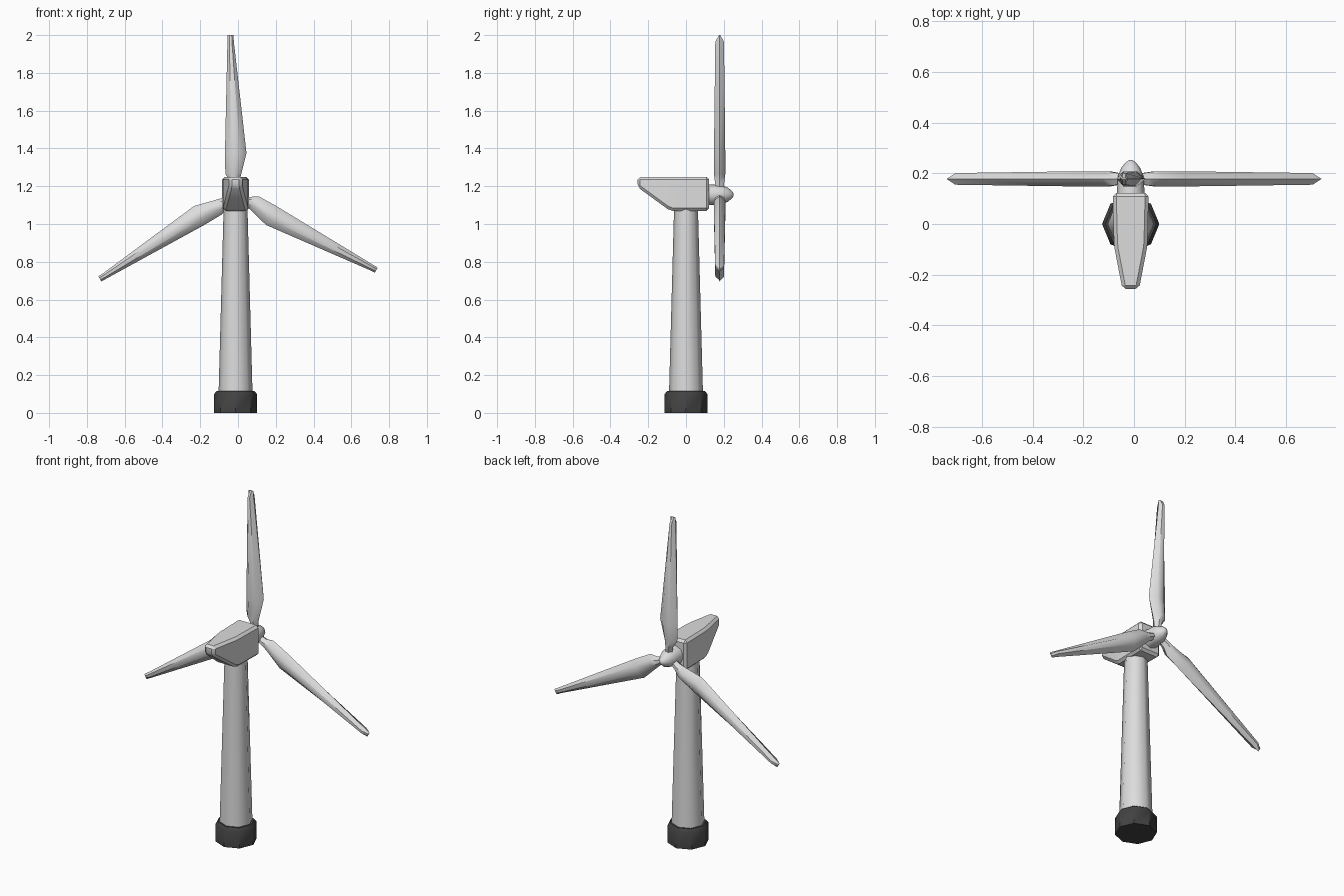
import bpy, bmesh, math
from mathutils import Matrix, Vector

if "Cube" in bpy.data.objects:
    bpy.data.objects.remove(bpy.data.objects["Cube"])

CX, HUB_Y, HUB_Z = -0.013, 0.178, 1.155


def material(name, value):
    m = bpy.data.materials.new(name)
    m.diffuse_color = (value, value, value, 1)
    m.use_nodes = True
    m.node_tree.nodes["Principled BSDF"].inputs["Base Color"].default_value = m.diffuse_color
    return m


white = material("off white", 0.72)
dark = material("dark grey", 0.055)


def loft(name, rings, mat, angle=50, bevel=0):
    """Skin a list of equal-length closed rings and cap both ends."""
    bm = bmesh.new()
    vs = [[bm.verts.new(p) for p in r] for r in rings]
    n = len(vs[0])
    for a, b in zip(vs, vs[1:]):
        for i in range(n):
            j = (i + 1) % n
            bm.faces.new((a[i], a[j], b[j], b[i]))
    bm.faces.new(vs[0][::-1])
    bm.faces.new(vs[-1])
    if bevel:
        bmesh.ops.bevel(bm, geom=bm.edges[:], offset=bevel, segments=1,
                        affect='EDGES', profile=0.5)
    bmesh.ops.recalc_face_normals(bm, faces=bm.faces[:])
    me = bpy.data.meshes.new(name)
    bm.to_mesh(me)
    bm.free()
    me.materials.append(mat)
    me.shade_smooth()
    me.set_sharp_from_angle(angle=math.radians(angle))
    ob = bpy.data.objects.new(name, me)
    bpy.context.collection.objects.link(ob)
    return ob


def circle(r, n=8):
    return [(r * math.cos(2 * math.pi * i / n), r * math.sin(2 * math.pi * i / n))
            for i in range(n)]


# Base and tapered tower
loft("base", [[(CX + x, y, z) for x, y in circle(r)]
              for r, z in ((0.113, 0), (0.113, 0.1), (0.1, 0.116))], dark, 40)
loft("tower", [[(CX + x, y, z) for x, y in circle(r)]
               for r, z in ((0.09, 0.1), (0.063, 1.09))], white)

# Nacelle: box with a tail that narrows and rises
sections = ((-0.256, 0.033, 1.195), (-0.085, 0.066, 1.07), (0.122, 0.071, 1.07))
loft("nacelle", [[(CX - w, y, zb), (CX + w, y, zb), (CX + w, y, 1.25), (CX - w, y, 1.25)]
                 for y, w, zb in sections], white, 30, 0.014)

# Hub with rounded nose
loft("hub", [[(CX + x, y, HUB_Z + z) for x, z in circle(r)]
             for y, r in ((0.11, 0.056), (0.15, 0.053), (0.19, 0.05),
                          (0.222, 0.037), (0.243, 0.02), (0.252, 0.007))], white)

# Blades: (distance from hub, left edge, right edge, half thickness)
blade = ((0.03, -0.02, 0.02, 0.02), (0.07, -0.027, 0.021, 0.025),
         (0.11, -0.054, 0.03, 0.03), (0.22, -0.056, 0.058, 0.03),
         (0.81, -0.043, -0.009, 0.023), (0.845, -0.042, -0.011, 0.003))
for k in range(3):
    turn = Matrix.Rotation(-math.radians(120 * k), 3, 'Y')
    rings = []
    for d, l, r, t in blade:
        w = r - l
        pts = ((l, 0), (l + 0.3 * w, -t), (l + 0.7 * w, -t),
               (r, 0), (l + 0.7 * w, t), (l + 0.3 * w, t))
        rings.append([turn @ Vector((x, y, d)) + Vector((CX, HUB_Y, HUB_Z)) for x, y in pts])
    loft(f"blade_{k + 1}", rings, white, 50)
